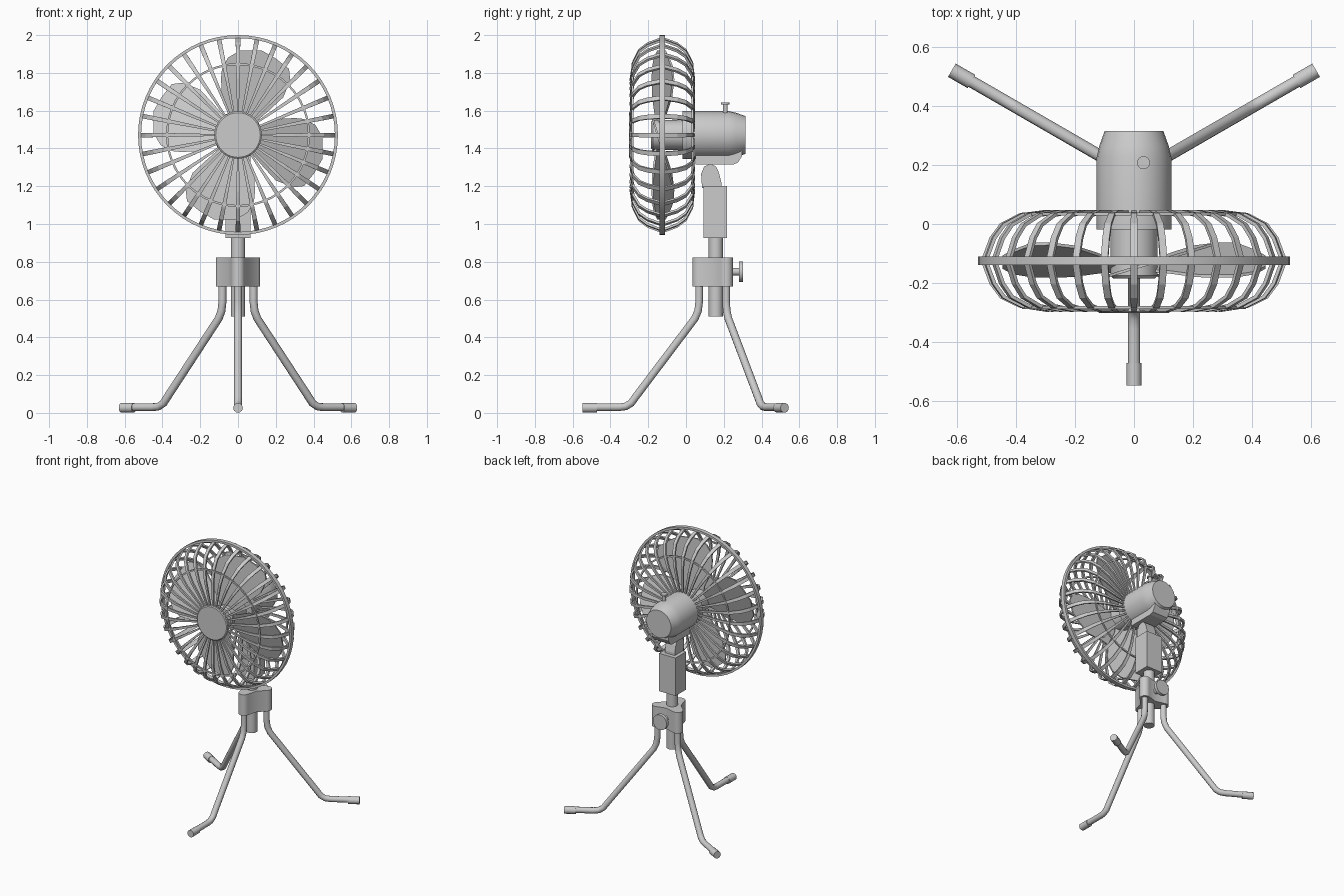
import bpy, bmesh, math
from mathutils import Vector, Matrix

if "Cube" in bpy.data.objects:
    bpy.data.objects.remove(bpy.data.objects["Cube"])

FAN_Z = 1.471      # height of the fan axis
POST_Y = 0.165     # y of the stand's vertical axis


def finish(name, bm, smooth=True):
    bmesh.ops.recalc_face_normals(bm, faces=bm.faces)
    me = bpy.data.meshes.new(name)
    bm.to_mesh(me)
    bm.free()
    ob = bpy.data.objects.new(name, me)
    bpy.context.collection.objects.link(ob)
    if smooth:
        bpy.ops.object.select_all(action='DESELECT')
        ob.select_set(True)
        bpy.context.view_layer.objects.active = ob
        bpy.ops.object.shade_smooth_by_angle(angle=math.radians(35))
    return ob


def lathe(name, pts, segs, x=0, z=FAN_Z, closed=False):
    """Revolve (radius, y) points around an axis along y."""
    bm = bmesh.new()
    rings = []
    for k in range(segs):
        a = math.tau * k / segs
        rings.append([bm.verts.new((x + r * math.cos(a), y, z + r * math.sin(a))) for r, y in pts])
    n = len(pts)
    for k in range(segs):
        p, q = rings[k], rings[(k + 1) % segs]
        for i in range(n if closed else n - 1):
            j = (i + 1) % n
            bm.faces.new((p[i], p[j], q[j], q[i]))
    if not closed:
        bm.faces.new([r[0] for r in rings])
        bm.faces.new([r[-1] for r in rings])
    return finish(name, bm)


def prism(name, pts, vec, smooth=False):
    """Extrude a flat outline of 3D points along vec."""
    bm = bmesh.new()
    f = bm.faces.new([bm.verts.new(p) for p in pts])
    ext = bmesh.ops.extrude_face_region(bm, geom=[f], use_keep_orig=True)
    bmesh.ops.translate(bm, vec=vec, verts=[g for g in ext['geom'] if isinstance(g, bmesh.types.BMVert)])
    return finish(name, bm, smooth)


def post(name, x, y, z0, z1, r, segs=24):
    pts = [(x + r * math.cos(math.tau * i / segs), y + r * math.sin(math.tau * i / segs), z0) for i in range(segs)]
    return prism(name, pts, (0, 0, z1 - z0), True)


def tube(name, pts, r):
    cu = bpy.data.curves.new(name, 'CURVE')
    cu.dimensions = '3D'
    cu.bevel_depth = r
    cu.bevel_resolution = 3
    cu.use_fill_caps = True
    sp = cu.splines.new('POLY')
    sp.points.add(len(pts) - 1)
    for p, c in zip(sp.points, pts):
        p.co = (*c, 1)
    ob = bpy.data.objects.new(name, cu)
    bpy.context.collection.objects.link(ob)
    bpy.ops.object.select_all(action='DESELECT')
    ob.select_set(True)
    bpy.context.view_layer.objects.active = ob
    bpy.ops.object.convert(target='MESH')
    bpy.ops.object.shade_smooth_by_angle(angle=math.radians(50))


# Cage wires: flat tapered bars from the front cap, around the rim, to the motor
path = [(.11, -.293), (.30, -.298), (.39, -.284), (.455, -.252), (.49, -.205), (.520, -.125),
        (.49, -.045), (.455, .002), (.39, .036), (.30, .048), (.11, .045)]
bm = bmesh.new()
for k in range(32):
    rot = Matrix.Rotation(math.tau * k / 32, 4, 'Y')
    prev = None
    for i, (r, y) in enumerate(path):
        a, b = path[max(i - 1, 0)], path[min(i + 1, len(path) - 1)]
        t = Vector((b[0] - a[0], b[1] - a[1])).normalized()
        nx, ny = -t.y * .012, t.x * .012
        w = .005 + .007 * min(1, (r - .11) / .36)
        sec = [(w, r, y), (-w, r, y), (-w, r + nx, y + ny), (w, r + nx, y + ny)]
        cur = [bm.verts.new(rot @ Vector((u, v, s)).xzy + Vector((0, 0, FAN_Z))) for u, v, s in sec]
        if prev:
            for m in range(4):
                bm.faces.new((prev[m], prev[(m + 1) % 4], cur[(m + 1) % 4], cur[m]))
        else:
            bm.faces.new(cur)
        prev = cur
    bm.faces.new(prev)
finish("cage_wires", bm, False)

# Cage rings and front cap
lathe("cage_rim", [(.529, -.14), (.529, -.11), (.513, -.11), (.513, -.14)], 64, closed=True)
for nm, y in (("front_cage_ring", -.284), ("back_cage_ring", .034)):
    lathe(nm, [(.381, y - .005), (.381, y + .005), (.370, y + .005), (.370, y - .005)], 64, closed=True)
lathe("front_cap", [(.118, -.302), (.125, -.297), (.125, -.28)], 40)

# Fan hub and four pitched blades
lathe("fan_hub", [(.07, -.185), (.08, -.175), (.08, -.015)], 32)
outline = [(-.03, .05), (-.04, .11), (-.085, .21), (-.09, .30), (-.085, .35), (-.053, .41), (.01, .447),
           (.127, .447), (.20, .405), (.27, .35), (.277, .29), (.24, .20), (.17, .135), (.06, .04)]
for k in range(4):
    ob = prism(f"fan_blade_{k + 1}", [(t, -.155 + .30 * t, h) for t, h in outline], (0, .01, 0))
    ob.data.transform(Matrix.Translation((0, 0, FAN_Z)) @ Matrix.Rotation(k * math.pi / 2, 4, 'Y'))

# Motor housing, its lower box and the oscillation knob
lathe("motor_housing", [(.127, -.018), (.127, .225), (.118, .265), (.10, .315)], 24)
box = [(.05, 1.315), (.25, 1.315), (.275, 1.325), (.297, 1.36), (.297, 1.41), (.05, 1.42)]
prism("motor_lower_box", [(-.065, y, z) for y, z in box], (.13, 0, 0))
post("knob_stem", .032, .208, 1.58, 1.635, .013, 16)
post("knob_cap", .032, .208, 1.632, 1.642, .022, 20)

# Tilt joint, neck block and sliding tube
arm = [(.085, 1.19), (.08, 1.265), (.095, 1.303), (.13, 1.32), (.16, 1.303), (.175, 1.27), (.187, 1.22), (.187, 1.19)]
prism("tilt_arm", [(-.04, y, z) for y, z in arm], (.08, 0, 0))
prism("neck_block", [(-.066, .092, .925), (.066, .092, .925), (.066, .216, .925), (-.066, .216, .925)], (0, 0, .277))
post("sliding_tube", 0, .158, .51, .95, .038)

# Three-lobed clamp with tightening knob
lobes = []
for k in range(3):
    a = -math.pi / 2 + k * math.tau / 3
    for d in range(-80, 81, 20):
        b = a + math.radians(d)
        lobes.append((.095 * math.cos(a) + .036 * math.cos(b), POST_Y + .095 * math.sin(a) + .036 * math.sin(b), .67))
    m = a + math.pi / 3
    lobes.append((.062 * math.cos(m), POST_Y + .062 * math.sin(m), .67))
prism("leg_clamp", lobes, (0, 0, .153), True)
lathe("clamp_knob_stem", [(.02, .20), (.02, .285)], 16, z=.747)
lathe("clamp_knob", [(.055, .28), (.055, .303)], 28, z=.747)

# Three bent tube legs with feet
leg = [(.095, .70), (.095, .59), (.101, .54), (.118, .50), (.435, .08), (.455, .052), (.485, .034), (.52, .030), (.70, .030)]
for k, nm in enumerate(("front", "right", "left")):
    a = -math.pi / 2 + k * math.tau / 3
    def place(p):
        return (p[0] * math.cos(a), POST_Y + p[0] * math.sin(a), p[1])
    tube(nm + "_leg", [place(p) for p in leg], .021)
    tube(nm + "_foot", [place((.637, .027)), place((.714, .027))], .026)
